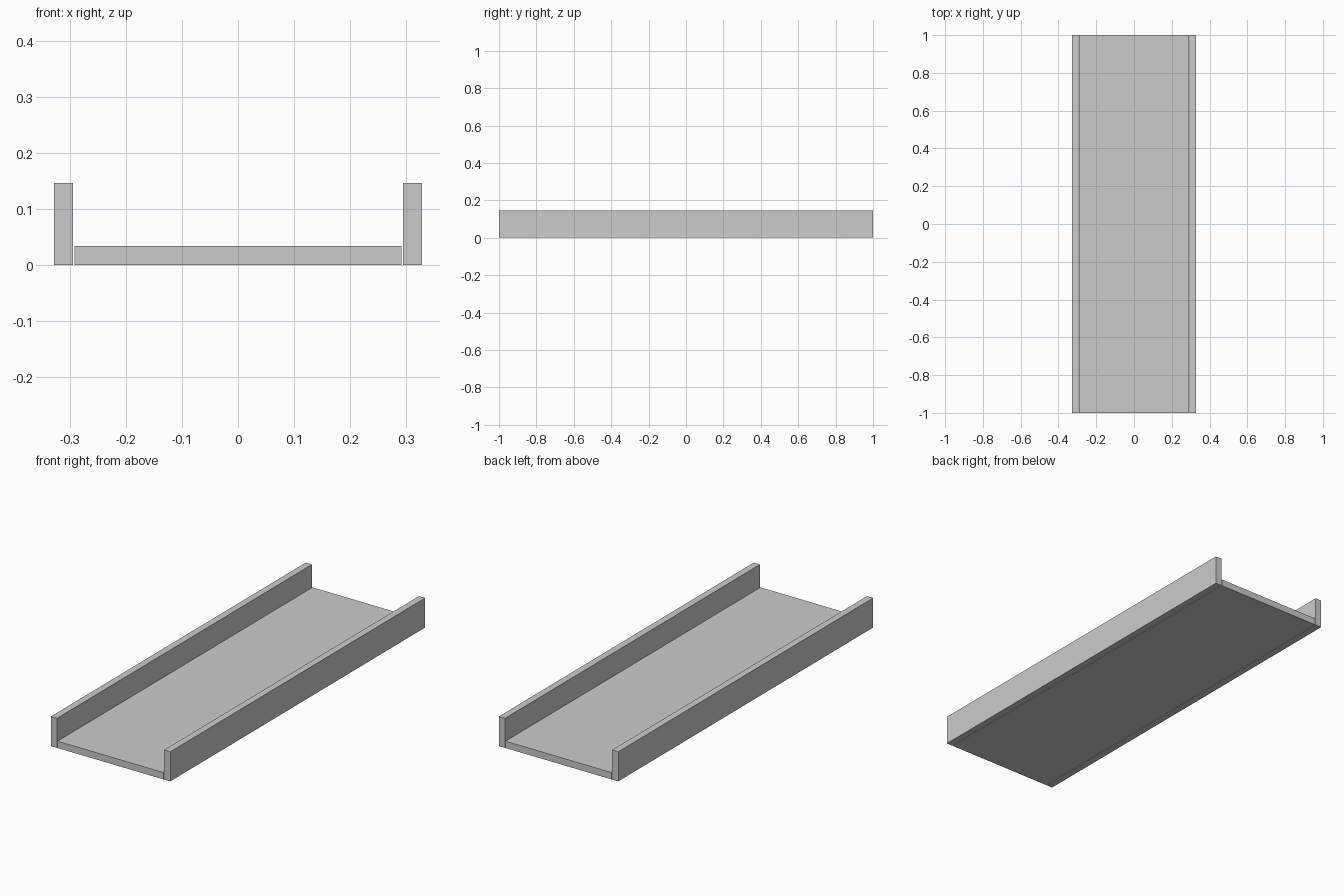
import bpy

if "Cube" in bpy.data.objects:
    bpy.data.objects.remove(bpy.data.objects["Cube"])

LENGTH = 2.0
THICK = 0.034        # board thickness
WALL_H = 0.147       # side wall height
OUTER = 0.328        # half of the overall width
BASE_HALF = 0.291    # half of the base width (hairline gap to the walls)


def board(name, x0, x1, height):
    """Full-length box standing on z = 0."""
    bpy.ops.mesh.primitive_cube_add(size=1, location=((x0 + x1) / 2, 0, height / 2))
    ob = bpy.context.object
    ob.name = name
    ob.scale = (x1 - x0, LENGTH, height)
    bpy.ops.object.transform_apply(location=False, rotation=False, scale=True)
    return ob


# Flat tray floor
board("base_board", -BASE_HALF, BASE_HALF, THICK)

# Upright walls along both long edges
board("left_wall", -OUTER, -OUTER + THICK, WALL_H)
board("right_wall", OUTER - THICK, OUTER, WALL_H)
